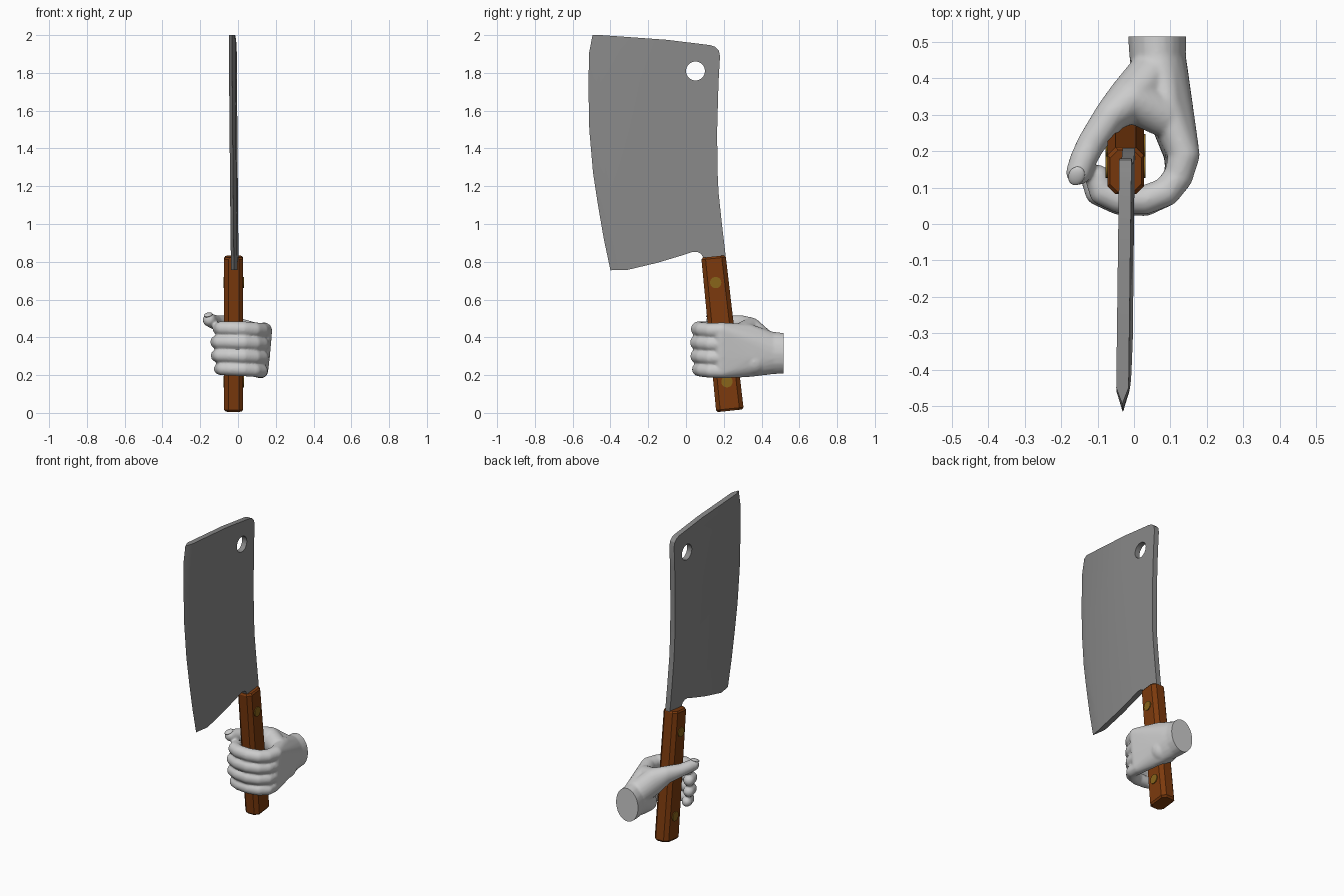
import bpy, bmesh, math
from mathutils import Vector, Matrix

if "Cube" in bpy.data.objects:
    bpy.data.objects.remove(bpy.data.objects["Cube"])


def material(name, rgb):
    m = bpy.data.materials.new(name)
    m.diffuse_color = (*rgb, 1)
    m.use_nodes = True
    m.node_tree.nodes["Principled BSDF"].inputs["Base Color"].default_value = m.diffuse_color
    return m


def make_object(name, bm, mat=None):
    bmesh.ops.recalc_face_normals(bm, faces=bm.faces)
    me = bpy.data.meshes.new(name)
    bm.to_mesh(me)
    bm.free()
    ob = bpy.data.objects.new(name, me)
    bpy.context.collection.objects.link(ob)
    if mat:
        me.materials.append(mat)
    return ob


def activate(ob):
    bpy.ops.object.select_all(action='DESELECT')
    bpy.context.view_layer.objects.active = ob
    ob.select_set(True)


def apply_modifiers(ob):
    activate(ob)
    for m in list(ob.modifiers):
        bpy.ops.object.modifier_apply(modifier=m.name)


def smooth(ob, angle):
    activate(ob)
    bpy.ops.object.shade_smooth_by_angle(angle=math.radians(angle))


def cylinder(bm, pos, radius, depth, sides=32):
    bmesh.ops.create_cone(bm, cap_ends=True, segments=sides, radius1=radius, radius2=radius,
                          depth=depth, matrix=Matrix.Translation(pos) @ Matrix.Rotation(math.pi / 2, 4, 'Y'))


steel = material("steel", (0.25, 0.25, 0.25))
wood = material("wood", (0.2, 0.042, 0.004))
brass = material("brass", (0.25, 0.13, 0.01))

# Blade: flat body ending in a ground wedge along the cutting edge (y, z points)
grind = [(-.31, .757), (-.36, .92), (-.41, 1.1), (-.432, 1.27), (-.447, 1.47),
         (-.459, 1.7), (-.46, 1.9), (-.45, 2.0)]
edge = [(-.4, .755), (-.435, .92), (-.466, 1.1), (-.492, 1.27), (-.512, 1.5),
        (-.516, 1.7), (-.514, 1.9), (-.495, 2.0)]
back = [(-.1, 1.975), (.127, 1.947), (.155, 1.938), (.173, 1.92), (.18, 1.89), (.172, 1.75),
        (.165, 1.5), (.166, 1.3), (.172, 1.17), (.19, 1.0), (.209, .84), (.205, .79),
        (.1, .79), (.09, .825), (.08, .842), (.062, .852), (.035, .852), (-.04, .828), (-.15, .795)]


def blade_x(y, z):
    return -.024 + .012 * (y - .2) + .008 * (2 - z)


bm = bmesh.new()
outline = grind + back
right, left = [[bm.verts.new((blade_x(y, z) + s * .017, y, z)) for y, z in outline] for s in (1, -1)]
tip = [bm.verts.new((blade_x(y, z), y, z)) for y, z in edge]
bm.faces.new(right)
bm.faces.new(left)
n, g = len(outline), len(grind)
for i in range(g - 1):
    for side in (right, left):
        bm.faces.new((side[i], side[i + 1], tip[i + 1], tip[i]))
for i in range(g - 1, n):
    j = (i + 1) % n
    bm.faces.new((right[i], right[j], left[j], left[i]))
for i in (0, g - 1):
    bm.faces.new((right[i], left[i], tip[i]))
blade = make_object("blade", bm, steel)

# Hanging hole
bm = bmesh.new()
cylinder(bm, (-.02, .05, 1.81), .05, .3)
cutter = make_object("hole_cutter", bm)
cutter.hide_render = True
cut = blade.modifiers.new("hole", 'BOOLEAN')
cut.object, cut.operation, cut.solver = cutter, 'DIFFERENCE', 'EXACT'
apply_modifiers(blade)
bpy.data.objects.remove(cutter)
smooth(blade, 25)

# Handle: tapered, chamfered bar leaning back
HX = -.023
tilt = Matrix.Translation((HX, .189, .42)) @ Matrix.Rotation(math.radians(6.1), 4, 'X')


def octagon(bm, hx, hy, z, c=.022):
    pts = [(hx, hy - c), (hx - c, hy), (c - hx, hy), (-hx, hy - c),
           (-hx, c - hy), (c - hx, -hy), (hx - c, -hy), (hx, c - hy)]
    return [bm.verts.new(tilt @ Vector((x, y, z))) for x, y in pts]


bm = bmesh.new()
rings = [octagon(bm, .042, .064, -.411), octagon(bm, .05, .073, -.4),
         octagon(bm, .05, .065, .4), octagon(bm, .043, .058, .41)]
for a, b in zip(rings, rings[1:]):
    for i in range(8):
        bm.faces.new((a[i], a[(i + 1) % 8], b[(i + 1) % 8], b[i]))
bm.faces.new(rings[0])
bm.faces.new(rings[-1])
make_object("handle", bm, wood)

# Rivets through the handle
bm = bmesh.new()
for y, z in ((.157, .69), (.217, .165)):
    cylinder(bm, (HX, y, z), .03, .11, 24)
smooth(make_object("rivets", bm, brass), 30)

# Hand: hulls around spheres, fused by remeshing
tmp = bmesh.new()
bmesh.ops.create_icosphere(tmp, subdivisions=3, radius=1)
unit = [v.co.copy() for v in tmp.verts]
tmp.free()
hand_bm = bmesh.new()


def add_hull(balls):
    b = bmesh.new()
    for pos, r in balls:
        r = Vector(r) if isinstance(r, tuple) else Vector((r, r, r))
        for u in unit:
            b.verts.new(Vector(pos) + u * r)
    bmesh.ops.convex_hull(b, input=b.verts)
    bmesh.ops.delete(b, geom=[v for v in b.verts if not v.link_faces], context='VERTS')
    me = bpy.data.meshes.new("hull")
    b.to_mesh(me)
    b.free()
    hand_bm.from_mesh(me)
    bpy.data.meshes.remove(me)


def add_chain(balls):
    for pair in zip(balls, balls[1:]):
        add_hull(pair)


wrist = ((.062, .56, .315), (.081, .05, .104))
knuckles = []
for z, r, reach in ((.444, .040, 0), (.372, .040, .012), (.300, .039, .01), (.230, .036, -.004)):
    k = ((.138 - (.446 - z) * .08, .19, z - .008), r + .003)
    knuckles.append(k)
    # finger curling round the front of the handle to its far side
    add_chain([k, ((.122, .13, z - .008), r), ((.088, .088, z - .004), r),
               ((.03, .066 - reach * .4, z), r), ((-.04, .068 - reach * .4, z + .002), r * .97),
               ((-.085 - reach, .088, z + .003), r * .95), ((-.1 - reach, .128, z + .003), r * .88)])
# palm and wrist
add_hull(knuckles + [((.09, .34, .33), (.068, .06, .14)), ((.065, .46, .317), (.078, .05, .112))])
add_hull([((.065, .46, .317), (.078, .05, .112)), wrist])
# heel of the hand behind the handle, then the thumb
add_hull([((.08, .36, .27), .075), ((.04, .345, .28), .06), ((.06, .42, .32), (.075, .06, .1))])
add_chain([((.055, .42, .36), (.068, .06, .08)), ((-.005, .345, .42), (.066, .066, .085)),
           ((-.062, .3, .46), (.046, .046, .056)), ((-.118, .22, .478), .039),
           ((-.14, .175, .487), .037), ((-.152, .142, .492), .035)])
add_hull([((.08, .3, .42), .06), ((-.005, .345, .42), (.066, .066, .085))])
hand = make_object("hand", hand_bm)
rm = hand.modifiers.new("fuse", 'REMESH')
rm.mode, rm.voxel_size = 'VOXEL', .007
sm = hand.modifiers.new("soften", 'SMOOTH')
sm.factor, sm.iterations = .5, 5
apply_modifiers(hand)

# Flat cut across the wrist
bm = bmesh.new()
bm.from_mesh(hand.data)
bmesh.ops.bisect_plane(bm, geom=bm.verts[:] + bm.edges[:] + bm.faces[:],
                       plane_co=(0, .515, 0), plane_no=(0, 1, 0), clear_outer=True)
bmesh.ops.holes_fill(bm, edges=[e for e in bm.edges if e.is_boundary], sides=0)
bm.to_mesh(hand.data)
bm.free()
smooth(hand, 60)

# Thumb nail
bm = bmesh.new()
bmesh.ops.create_uvsphere(bm, u_segments=24, v_segments=12, radius=1)
bmesh.ops.scale(bm, vec=(.022, .028, .01), verts=bm.verts)
bmesh.ops.rotate(bm, matrix=Matrix.Rotation(math.radians(-25), 3, 'Z') @ Matrix.Rotation(math.radians(20), 3, 'X'),
                 verts=bm.verts)
bmesh.ops.translate(bm, vec=(-.158, .132, .519), verts=bm.verts)
smooth(make_object("thumb_nail", bm), 60)
